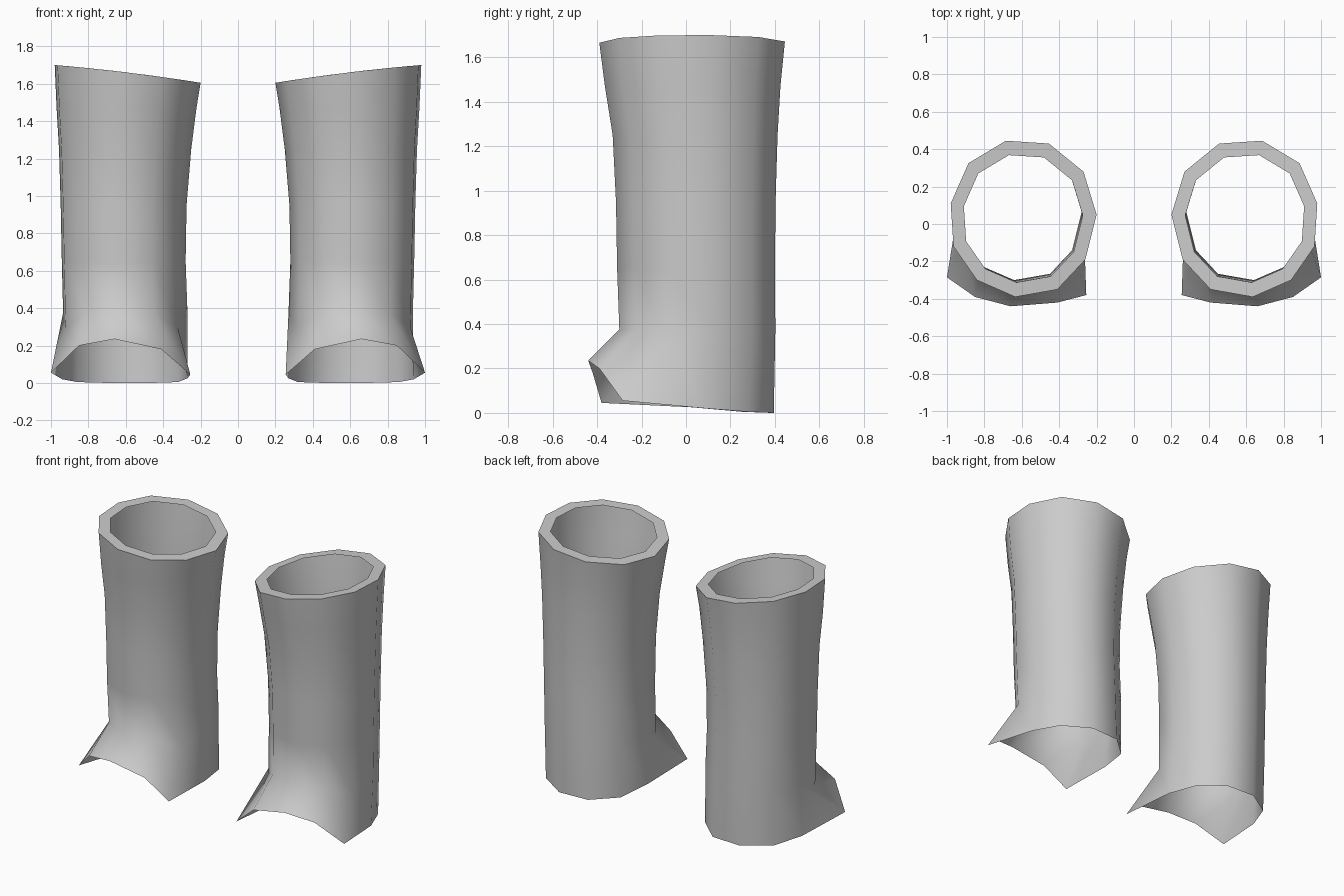
import bpy, bmesh, math

if "Cube" in bpy.data.objects:
    bpy.data.objects.remove(bpy.data.objects["Cube"])

grey = bpy.data.materials.new("plain grey")
grey.diffuse_color = (0.6, 0.6, 0.6, 1)
grey.use_nodes = True
grey.node_tree.nodes["Principled BSDF"].inputs["Base Color"].default_value = grey.diffuse_color

# Top outline of the shaft, counterclockwise from the outer side
TOP = [(0.98, 0.11), (0.885, 0.325), (0.685, 0.445), (0.455, 0.43),
       (0.27, 0.28), (0.20, 0.05), (0.26, -0.19), (0.41, -0.35),
       (0.635, -0.39), (0.84, -0.30), (0.965, -0.12)]
# Flared hem, raised over the foot
HEM = [(0.94, 0.09, 0.02), (0.86, 0.28, 0.005), (0.68, 0.395, 0), (0.47, 0.385, 0),
       (0.32, 0.25, 0.005), (0.27, 0.03, 0.025), (0.255, -0.38, 0.045),
       (0.41, -0.42, 0.18), (0.66, -0.44, 0.235), (0.85, -0.39, 0.20),
       (1.0, -0.285, 0.055)]
# Shaft sections: height, inner x, outer x, front y, back y
SECTIONS = [(1.47, 0.222, 0.97, -0.365, 0.425), (1.25, 0.25, 0.957, -0.33, 0.412),
            (0.95, 0.275, 0.948, -0.315, 0.403), (0.65, 0.28, 0.942, -0.31, 0.40),
            (0.375, 0.27, 0.935, -0.30, 0.402)]


def rim_height(x):
    t = (x - 0.2) / 0.78
    return 1.605 + 0.125 * t - 0.03 * t * t


def section(z, x0, x1, y0, y1):
    ring = []
    for i, (x, y) in enumerate(TOP):
        drop = 0.08 if z < 0.5 and i in (6, 10) else 0
        ring.append((x0 + (x - 0.2) / 0.78 * (x1 - x0),
                     y0 + (y + 0.39) / 0.835 * (y1 - y0), z - drop))
    return ring


def boot_shaft(name, side):
    cx, cy, s = 0.6, 0.03, 0.815
    lip = [(cx + (x - cx) * s, cy + (y - cy) * s) for x, y in TOP]
    rings = [[(x, y, rim_height(x)) for x, y in lip],
             [(x, y, rim_height(x)) for x, y in TOP]]
    rings += [section(*row) for row in SECTIONS] + [HEM]
    bm = bmesh.new()
    loops = [[bm.verts.new((side * x, y, z)) for x, y, z in r] for r in rings]
    n = len(TOP)
    # Skin the rings from the flat rim down to the hem
    for a, b in zip(loops, loops[1:]):
        for i in range(n):
            j = (i + 1) % n
            quad = [a[i], b[i], b[j], a[j]]
            bm.faces.new(quad if side > 0 else quad[::-1])
    mesh = bpy.data.meshes.new(name)
    bm.to_mesh(mesh)
    bm.free()
    mesh.materials.append(grey)
    obj = bpy.data.objects.new(name, mesh)
    bpy.context.collection.objects.link(obj)
    bpy.ops.object.select_all(action='DESELECT')
    obj.select_set(True)
    bpy.context.view_layer.objects.active = obj
    bpy.ops.object.shade_smooth_by_angle(angle=math.radians(55))


boot_shaft("right_boot_shaft", 1)
boot_shaft("left_boot_shaft", -1)
